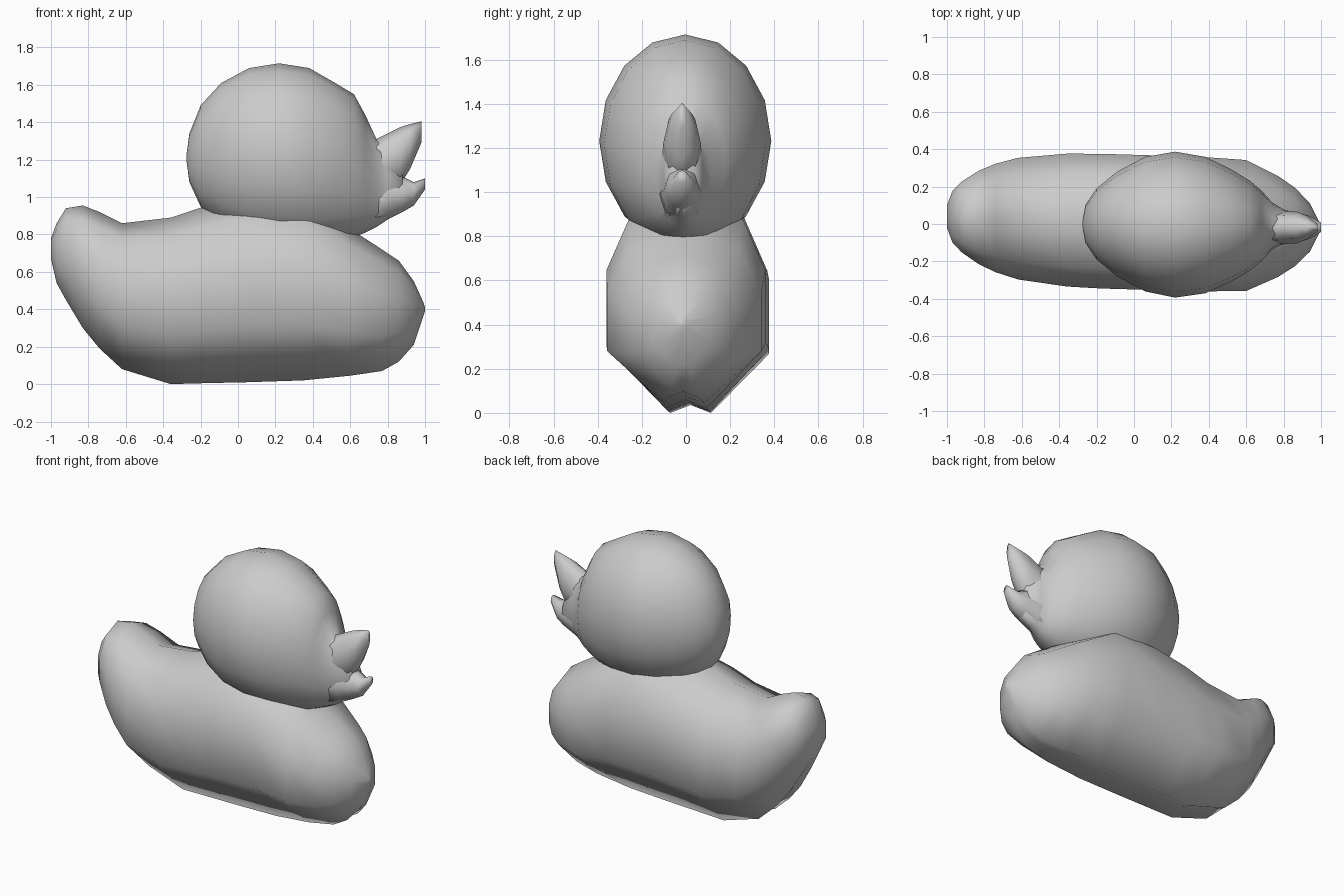
import bpy
import bmesh
import math

if "Cube" in bpy.data.objects:
    bpy.data.objects.remove(bpy.data.objects["Cube"])

# One plain grey finish
grey = bpy.data.materials.new("plain grey")
grey.use_nodes = True
colour = (0.6, 0.6, 0.6, 1)
grey.diffuse_color = colour
grey.node_tree.nodes["Principled BSDF"].inputs["Base Color"].default_value = colour


def ellipse_section(sides):
    """Unit section: width from -1 to 1, height from 0 to 1."""
    angles = [2 * math.pi * i / sides for i in range(sides)]
    return [(math.cos(a), 0.5 + 0.5 * math.sin(a)) for a in angles]


def mirrored_section(half):
    """Closed section from a half outline running bottom centre to top centre."""
    return half + [(-w, t) for w, t in reversed(half[1:-1])]


def loft(name, section, stations, centre_line):
    """Skin a section along x; each station is x, bottom, top, half width."""
    bm = bmesh.new()
    rings = []
    for x, low, high, width in stations:
        middle = centre_line(x)
        rings.append([bm.verts.new((x, middle + w * width, low + t * (high - low)))
                      for w, t in section])
    count = len(section)
    for a, b in zip(rings, rings[1:]):
        for i in range(count):
            j = (i + 1) % count
            bm.faces.new((a[i], a[j], b[j], b[i]))
    bm.faces.new(rings[0])
    bm.faces.new(rings[-1])
    bmesh.ops.recalc_face_normals(bm, faces=bm.faces)
    for face in bm.faces:
        face.smooth = True
    mesh = bpy.data.meshes.new(name)
    bm.to_mesh(mesh)
    bm.free()
    mesh.materials.append(grey)
    part = bpy.data.objects.new(name, mesh)
    bpy.context.collection.objects.link(part)
    return part


# Body with upturned tail, faceted keel and slight sideways bend
hull = mirrored_section([(0, 0.04), (0.26, 0), (1, 0.3), (1, 0.64), (0.7, 0.89), (0, 1)])
body_stations = [
    (-1, 0.67, 0.78, 0.06),
    (-0.97, 0.54, 0.86, 0.14),
    (-0.92, 0.45, 0.94, 0.19),
    (-0.83, 0.3, 0.955, 0.25),
    (-0.74, 0.19, 0.92, 0.29),
    (-0.62, 0.08, 0.86, 0.325),
    (-0.36, 0, 0.89, 0.355),
    (-0.18, 0.005, 0.95, 0.36),
    (0.05, 0.01, 1, 0.36),
    (0.35, 0.02, 1, 0.36),
    (0.6, 0.045, 0.83, 0.35),
    (0.77, 0.07, 0.72, 0.27),
    (0.86, 0.12, 0.66, 0.21),
    (0.94, 0.21, 0.55, 0.13),
    (0.99, 0.36, 0.44, 0.03),
    (1, 0.39, 0.41, 0.01),
]
loft("body", hull, body_stations, lambda x: 0.01 - 0.03 * x)

# Round head tapering forward into the face
head_stations = [
    (-0.275, 1.19, 1.23, 0.02),
    (-0.26, 1.08, 1.34, 0.1),
    (-0.2, 0.95, 1.49, 0.19),
    (-0.09, 0.85, 1.61, 0.28),
    (0.06, 0.78, 1.69, 0.36),
    (0.22, 0.75, 1.715, 0.39),
    (0.38, 0.74, 1.69, 0.365),
    (0.52, 0.76, 1.61, 0.3),
    (0.62, 0.785, 1.55, 0.24),
    (0.68, 0.81, 1.44, 0.19),
    (0.74, 0.84, 1.31, 0.125),
    (0.8, 0.88, 1.3, 0.09),
    (0.88, 0.92, 1.15, 0.07),
]
loft("head", ellipse_section(16), head_stations, lambda x: -0.015 * max(x, 0))

# Open bill: a raised upper half and a short lower half
bill_section = ellipse_section(8)
upper_stations = [
    (0.7, 0.98, 1.29, 0.1),
    (0.76, 1, 1.32, 0.09),
    (0.87, 1.07, 1.375, 0.085),
    (0.92, 1.15, 1.39, 0.065),
    (0.98, 1.29, 1.405, 0.02),
]
lower_stations = [
    (0.72, 0.85, 1.12, 0.11),
    (0.8, 0.88, 1.12, 0.09),
    (0.88, 0.92, 1.11, 0.08),
    (0.94, 0.955, 1.08, 0.06),
    (1, 1.04, 1.1, 0.025),
]
loft("upper_bill", bill_section, upper_stations, lambda x: -0.018)
loft("lower_bill", bill_section, lower_stations, lambda x: -0.018)
